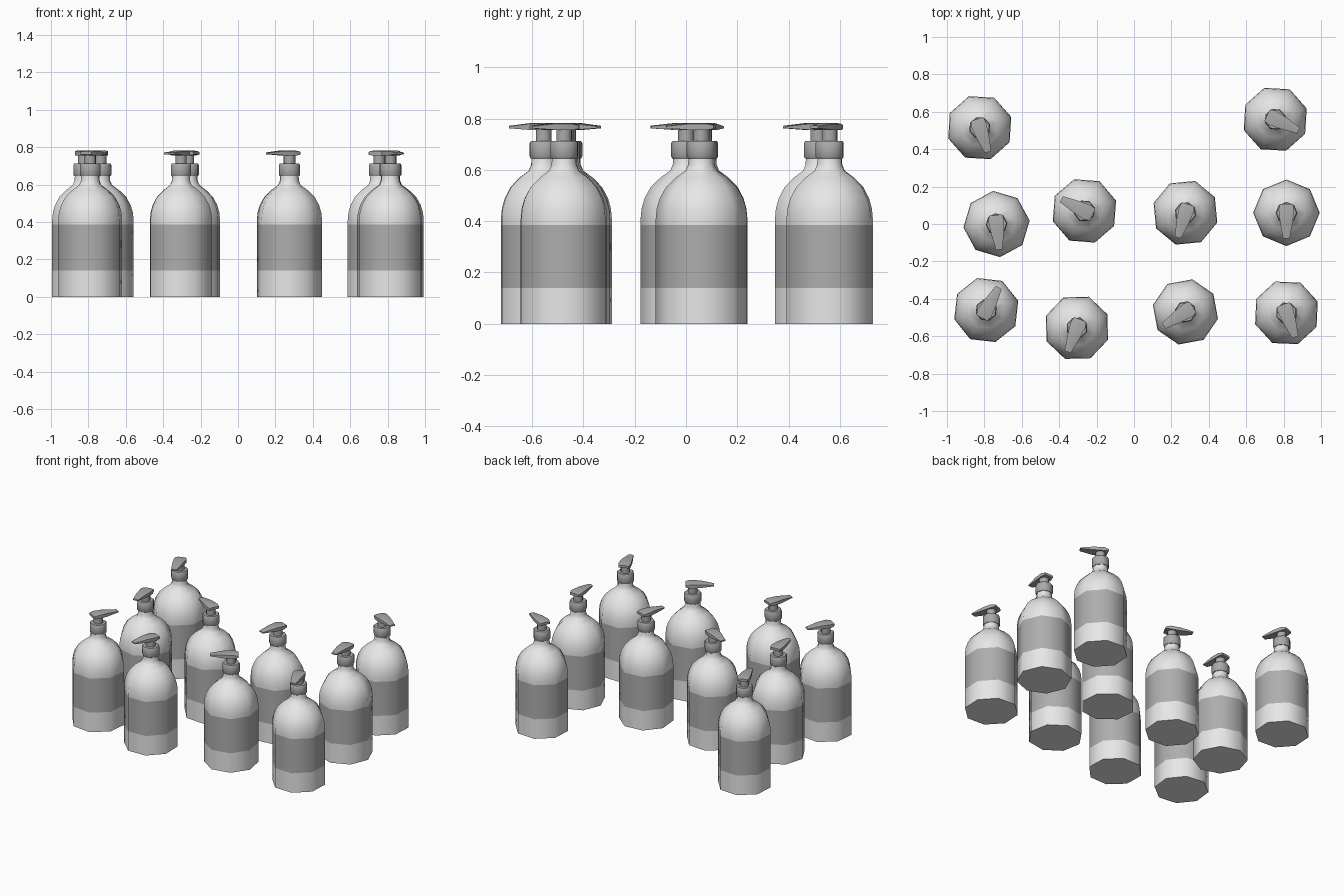
import bpy, bmesh, math
from mathutils import Matrix

old = bpy.data.objects.get("Cube")
if old:
    bpy.data.objects.remove(old)

SIDES = 8


def material(name, v):
    m = bpy.data.materials.new(name)
    m.use_nodes = True
    m.diffuse_color = (v, v, v, 1)
    m.node_tree.nodes["Principled BSDF"].inputs["Base Color"].default_value = (v, v, v, 1)
    return m


BODY = material("pale grey plastic", 0.8)
LABEL = material("mid grey label", 0.42)
PUMP = material("grey pump plastic", 0.4)


def finish(bm, name, mats, limit=50):
    """Smooth shading with hard edges above the angle limit."""
    bmesh.ops.recalc_face_normals(bm, faces=bm.faces)
    for f in bm.faces:
        f.smooth = True
    for e in bm.edges:
        e.smooth = e.calc_face_angle(0) < math.radians(limit)
    me = bpy.data.meshes.new(name)
    bm.to_mesh(me)
    bm.free()
    for m in mats:
        me.materials.append(m)
    return me


def bridge(bm, rings):
    """Skin a stack of closed rings and cap both ends."""
    n = len(rings[0])
    for a, b in zip(rings, rings[1:]):
        for i in range(n):
            j = (i + 1) % n
            bm.faces.new((a[i], a[j], b[j], b[i]))
    bm.faces.new(rings[0])
    bm.faces.new(rings[-1])


def lathe(bm, profile):
    rings = []
    for r, z in profile:
        angles = [math.tau * i / SIDES for i in range(SIDES)]
        rings.append([bm.verts.new((r * math.cos(a), r * math.sin(a), z)) for a in angles])
    bridge(bm, rings)


# Bottle body with rounded shoulder and a printed label band
bm = bmesh.new()
lathe(bm, [(.178, 0), (.178, .14), (.178, .385), (.178, .41), (.174, .45), (.162, .49),
           (.138, .533), (.1, .57), (.062, .597), (.052, .62), (.05, .65)])
for f in bm.faces:
    f.material_index = int(.15 < f.calc_center_median().z < .38)
body = finish(bm, "bottle_body", [BODY, LABEL])

# Collar and pump stem
bm = bmesh.new()
lathe(bm, [(.054, .645), (.058, .652), (.058, .705), (.053, .712)])
lathe(bm, [(.032, .705), (.032, .76)])
collar = finish(bm, "pump_collar", [PUMP])

# Tapered nozzle: distance forward, half width, underside, top
bm = bmesh.new()
rings = []
for x, w, low, top in [(-.048, .034, .76, .777), (-.02, .042, .755, .782),
                       (.05, .034, .756, .782), (.138, .018, .762, .772)]:
    rings.append([bm.verts.new((x, y, z)) for y, z in
                  [(-w, low), (w, low), (w, top - .003), (w * .6, top),
                   (-w * .6, top), (-w, top - .003)]])
bridge(bm, rings)
nozzle = finish(bm, "pump_nozzle", [PUMP], 30)

# Bottles: x, y, direction of the nozzle in degrees
BOTTLES = [(-.825, .515, -71), (.755, .56, -26), (-.735, 0, -84), (-.265, .07, 153),
           (.275, .06, -107), (.815, .06, -90), (-.79, -.46, 61), (-.305, -.555, -111),
           (.275, -.47, 213), (.815, -.475, -70)]
for x, y, deg in BOTTLES:
    place = Matrix.Translation((x, y, 0)) @ Matrix.Rotation(math.radians(deg), 4, 'Z')
    for me in (body, collar, nozzle):
        ob = bpy.data.objects.new(me.name, me)
        ob.matrix_world = place
        bpy.context.collection.objects.link(ob)
